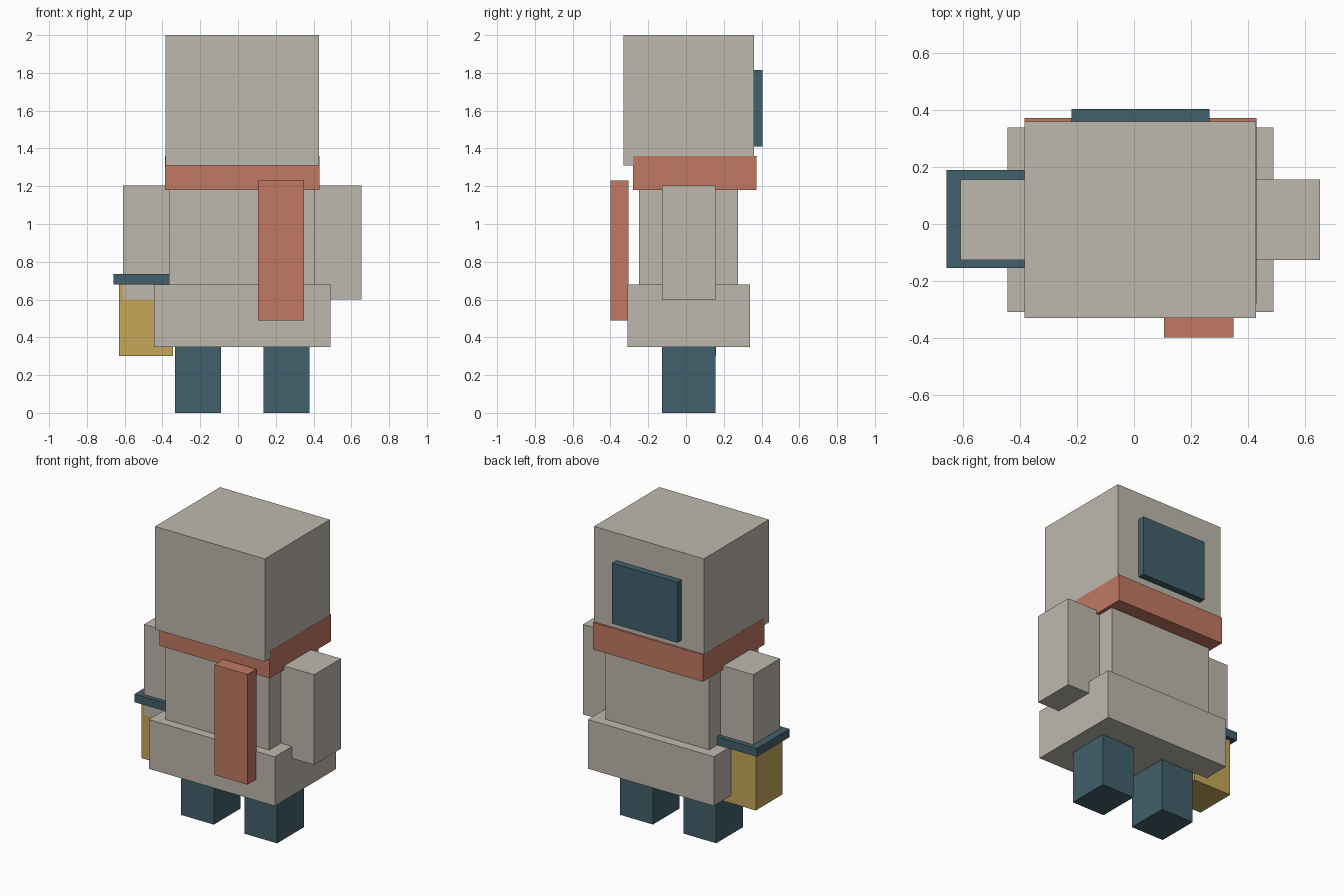
import bpy

if "Cube" in bpy.data.objects:
    bpy.data.objects.remove(bpy.data.objects["Cube"])


def material(name, rgb):
    """Flat material from 0-255 display colour, stored as linear values."""
    lin = [((c / 255 + 0.055) / 1.055) ** 2.4 for c in rgb]
    m = bpy.data.materials.new(name)
    m.diffuse_color = (*lin, 1)
    m.use_nodes = True
    m.node_tree.nodes["Principled BSDF"].inputs["Base Color"].default_value = m.diffuse_color
    return m


stone = material("warm_grey", (190, 185, 174))
teal = material("dark_teal", (66, 96, 107))
coral = material("coral_red", (194, 121, 99))
gold = material("lamp_gold", (198, 167, 90))


def box(name, mat, x, y, z):
    """Axis-aligned box from its (min, max) range on each axis."""
    ranges = (x, y, z)
    bpy.ops.mesh.primitive_cube_add(size=1, location=[(a + b) / 2 for a, b in ranges])
    ob = bpy.context.object
    ob.name = ob.data.name = name
    ob.scale = [b - a for a, b in ranges]
    bpy.ops.object.transform_apply(location=False, rotation=False, scale=True)
    ob.data.materials.append(mat)
    return ob


CX = 0.0225                      # body centre line
LIMB_Y = (-0.127, 0.157)         # depth shared by arms and legs

# Head, with a plate on its back
box("head", stone, (-0.385, 0.43), (-0.33, 0.36), (1.31, 2.0))
box("head_back_plate", teal, (-0.22, 0.265), (0.35, 0.405), (1.41, 1.815))

# Scarf and its hanging end
box("scarf", coral, (-0.386, 0.431), (-0.28, 0.373), (1.18, 1.36))
box("scarf_end", coral, (0.105, 0.35), (-0.40, -0.305), (0.49, 1.23))

# Robe
box("torso", stone, (-0.365, 0.407), (-0.25, 0.275), (0.66, 1.2))
box("robe_hem", stone, (-0.445, 0.49), (-0.31, 0.34), (0.35, 0.68))

# Arms and legs, mirrored about the centre line
for side, s in (("left", -1), ("right", 1)):
    arm = sorted((CX + s * 0.385, CX + s * 0.632))
    leg = sorted((CX + s * 0.113, CX + s * 0.357))
    box(side + "_arm", stone, arm, LIMB_Y, (0.60, 1.205))
    box(side + "_leg", teal, leg, LIMB_Y, (0.0, 0.37))

# Lantern held at the left hand
box("lantern_body", gold, (-0.63, -0.345), (-0.122, 0.16), (0.30, 0.70))
box("lantern_lid", teal, (-0.66, -0.315), (-0.155, 0.19), (0.68, 0.735))
